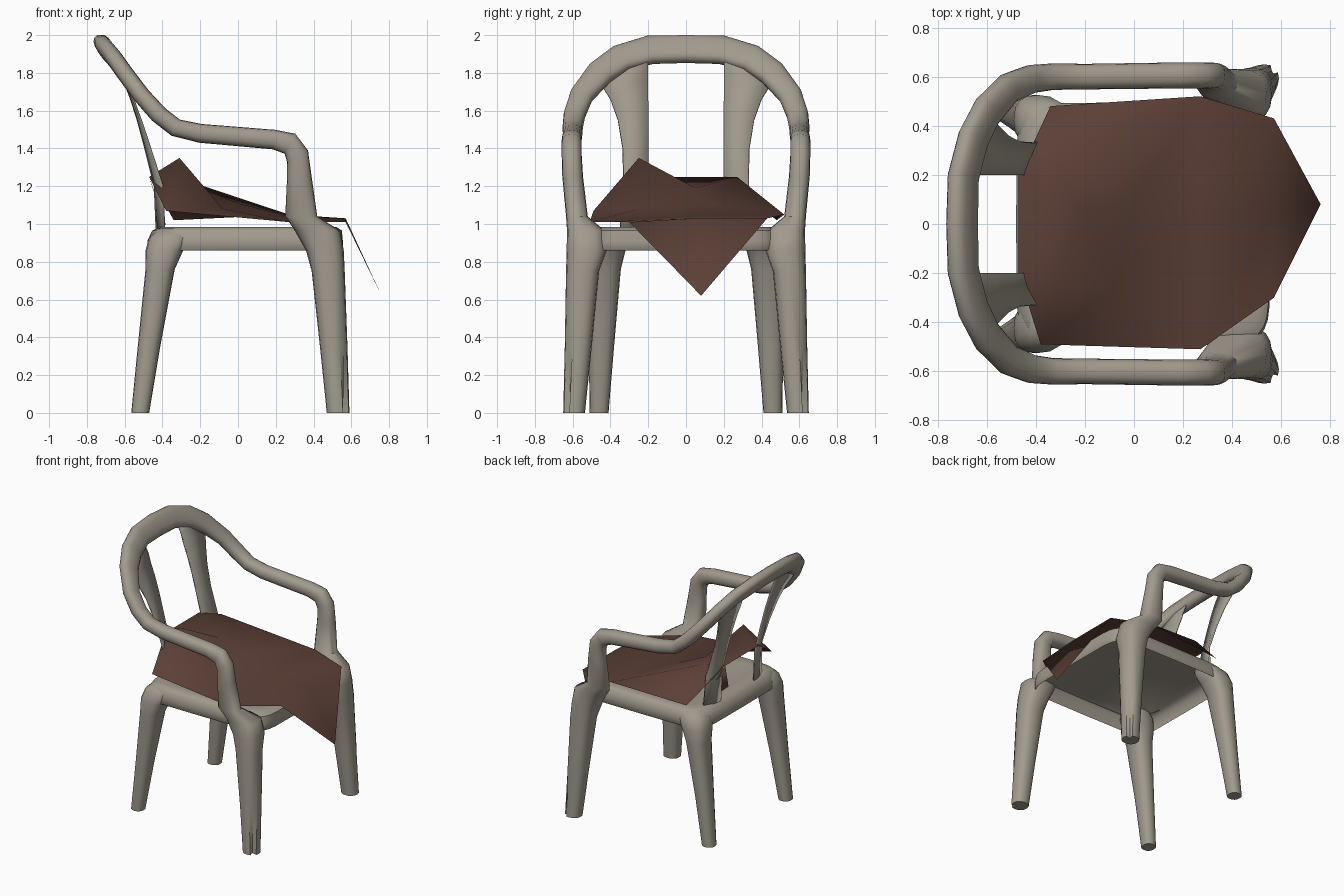
import bpy, bmesh, math
from mathutils import Vector

if "Cube" in bpy.data.objects:
    bpy.data.objects.remove(bpy.data.objects["Cube"])


def material(name, rgb):
    m = bpy.data.materials.new(name)
    m.diffuse_color = (*rgb, 1)
    m.use_nodes = True
    m.node_tree.nodes["Principled BSDF"].inputs["Base Color"].default_value = m.diffuse_color
    return m


PLASTIC = material("weathered plastic", (0.36, 0.325, 0.27))
CLOTH = material("brown cloth", (0.105, 0.05, 0.037))


def add_object(name, bm, mat, mirror=False, angle=50, fix=True):
    if fix:
        bmesh.ops.recalc_face_normals(bm, faces=bm.faces)
    me = bpy.data.meshes.new(name)
    bm.to_mesh(me)
    bm.free()
    me.materials.append(mat)
    me.shade_smooth()
    me.set_sharp_from_angle(angle=math.radians(angle))
    ob = bpy.data.objects.new(name, me)
    bpy.context.collection.objects.link(ob)
    if mirror:
        mod = ob.modifiers.new("mirror", "MIRROR")
        mod.use_axis = (False, True, False)
    return ob


def loft(name, rings, sides=16, mirror=False, notch=None, cap_start=True):
    """Skin superellipse rings: (x, y, z, lean angle, radius N, radius V, power).
    notch dents the outer corner of the foot ring."""
    bm = bmesh.new()
    pts = [Vector(r[:3]) for r in rings]
    loops = []
    for i, (x, y, z, lean, rn, rv, p) in enumerate(rings):
        a = math.radians(lean)
        n = Vector((math.sin(a), 0, math.cos(a)))
        t = pts[min(i + 1, len(pts) - 1)] - pts[max(i - 1, 0)]
        if i == 0:
            t = Vector((0, 1, 0))
        v = n.cross(t).normalized() if lean != 90 else Vector((0, 1, 0))
        loop = []
        for k in range(sides):
            c, s = math.cos(k * math.tau / sides), math.sin(k * math.tau / sides)
            u = math.copysign(abs(c) ** (2 / p), c) * rn
            w = math.copysign(abs(s) ** (2 / p), s) * rv
            if notch and i == len(rings) - 1 and k == 2:
                u, w = u * notch, w * notch
            co = pts[i] + n * u + v * w
            co.z = min(co.z, 2.0)
            loop.append(bm.verts.new(co))
        loops.append(loop)
    for a, b in zip(loops, loops[1:]):
        for k in range(sides):
            j = (k + 1) % sides
            bm.faces.new((a[k], a[j], b[j], b[k]))
    if cap_start:
        bm.faces.new(loops[0])
    bm.faces.new(loops[-1])
    return add_object(name, bm, PLASTIC, mirror)


def box_ring(x0, x1, y0, y1, z, p=2.6):
    return ((x0 + x1) / 2, (y0 + y1) / 2, z, 90, (x1 - x0) / 2, (y1 - y0) / 2, p)


# Back arch, armrest and front leg: one continuous form, mirrored
loft("rail_and_front_legs", [
    (-0.70, 0.00, 1.930, 56, 0.045, 0.084, 2.6),
    (-0.695, 0.19, 1.922, 56, 0.045, 0.082, 2.6),
    (-0.655, 0.345, 1.877, 56, 0.045, 0.080, 2.5),
    (-0.60, 0.455, 1.80, 56, 0.045, 0.075, 2.4),
    (-0.51, 0.553, 1.68, 54, 0.046, 0.064, 2.3),
    (-0.42, 0.59, 1.58, 48, 0.048, 0.058, 2.3),
    (-0.33, 0.60, 1.51, 28, 0.048, 0.054, 2.3),
    (-0.20, 0.60, 1.48, 8, 0.050, 0.052, 2.3),
    (0.19, 0.605, 1.447, 6, 0.052, 0.053, 2.3),
    (0.275, 0.605, 1.425, 28, 0.060, 0.053, 2.3),
    (0.315, 0.605, 1.36, 62, 0.063, 0.053, 2.4),
    box_ring(0.26, 0.39, 0.545, 0.655, 1.25, 2.4),
    box_ring(0.25, 0.42, 0.52, 0.635, 1.04, 2.4),
    box_ring(0.30, 0.54, 0.43, 0.63, 0.965),
    box_ring(0.36, 0.56, 0.42, 0.632, 0.86),
    box_ring(0.39, 0.565, 0.46, 0.635, 0.75),
    box_ring(0.435, 0.58, 0.50, 0.642, 0.34, 2.3),
    box_ring(0.47, 0.59, 0.535, 0.65, 0.0, 2.3),
], mirror=True, notch=0.35, cap_start=False)

# Rear legs, flaring into the seat corner
loft("rear_legs", [
    box_ring(-0.42, -0.26, 0.30, 0.46, 0.975),
    box_ring(-0.47, -0.25, 0.30, 0.505, 0.93),
    box_ring(-0.49, -0.29, 0.32, 0.525, 0.86),
    box_ring(-0.49, -0.335, 0.345, 0.525, 0.76),
    box_ring(-0.53, -0.41, 0.38, 0.515, 0.36, 2.3),
    box_ring(-0.565, -0.47, 0.41, 0.51, 0.0, 2.3),
], mirror=True)

# Seat pan: thin shell with a rolled apron, hollow below
loft("seat", [
    box_ring(-0.43, 0.52, -0.46, 0.46, 0.96, 8),
    box_ring(-0.465, 0.54, -0.48, 0.48, 0.93, 8),
    box_ring(-0.475, 0.55, -0.49, 0.49, 0.86, 8),
    box_ring(-0.48, 0.555, -0.495, 0.495, 0.865, 8),
    box_ring(-0.48, 0.555, -0.495, 0.495, 0.91, 8),
    box_ring(-0.455, 0.55, -0.485, 0.485, 0.965, 8),
    box_ring(-0.41, 0.52, -0.45, 0.45, 0.985, 8),
    box_ring(-0.34, 0.45, -0.38, 0.38, 0.975, 8),
], sides=32)

# Two backrest slats, curved forward on their outer edge
bm = bmesh.new()
rows = []
for x, z, outer, bend in [(-0.65, 1.88, 0.32, 0), (-0.62, 1.82, 0.40, 0),
                          (-0.595, 1.74, 0.45, 0), (-0.565, 1.66, 0.40, 0.01),
                          (-0.53, 1.55, 0.36, 0.015), (-0.49, 1.40, 0.335, 0.025),
                          (-0.44, 1.20, 0.33, 0.04), (-0.43, 0.96, 0.35, 0.04)]:
    rows.append([bm.verts.new((x + bend * f * f, 0.2 + (outer - 0.2) * f, z))
                 for f in (0, 0.5, 1)])
for a, b in zip(rows, rows[1:]):
    for k in range(2):
        bm.faces.new((a[k], a[k + 1], b[k + 1], b[k]))
slats = add_object("back_slats", bm, PLASTIC, mirror=True)
solid = slats.modifiers.new("thickness", "SOLIDIFY")
solid.thickness = 0.012
solid.offset = 0

# Crumpled cloth thrown over the seat, with a corner hanging over the front
P = {
    "a0": (-0.47, -0.20, 1.25), "a1": (-0.47, 0.20, 1.25),
    "b0": (-0.38, -0.49, 1.07), "b1": (-0.34, 0.48, 1.02),
    "peak": (-0.31, -0.25, 1.35), "ridge": (-0.20, 0.05, 1.19),
    "e": (-0.33, 0.27, 1.25), "low": (-0.08, -0.25, 1.08),
    "mid": (0.0, 0.10, 1.11), "c0": (0.27, -0.51, 1.01),
    "cm": (0.27, 0.05, 1.04), "c1": (0.27, 0.52, 1.05),
    "d0": (0.57, -0.30, 1.01), "dm": (0.57, 0.05, 1.03),
    "d1": (0.57, 0.43, 1.03), "tip": (0.76, 0.08, 0.62),
    "f0": (-0.40, 0.06, 1.02), "f1": (-0.38, 0.35, 0.99),
}
bm = bmesh.new()
V = {k: bm.verts.new(c) for k, c in P.items()}
for f in ("a0 b0 peak", "a0 peak ridge", "a0 ridge a1", "a1 ridge e", "a1 e b1",
          "peak b0 low", "b0 c0 low", "peak low ridge", "ridge low mid",
          "ridge mid e", "e mid c1", "e c1 b1", "low c0 cm", "low cm mid",
          "mid cm c1", "c0 d0 dm cm", "cm dm d1 c1", "d0 tip dm", "dm tip d1",
          "a1 f1 f0"):
    bm.faces.new([V[k] for k in f.split()])
add_object("seat_cloth", bm, CLOTH, angle=150, fix=False)
